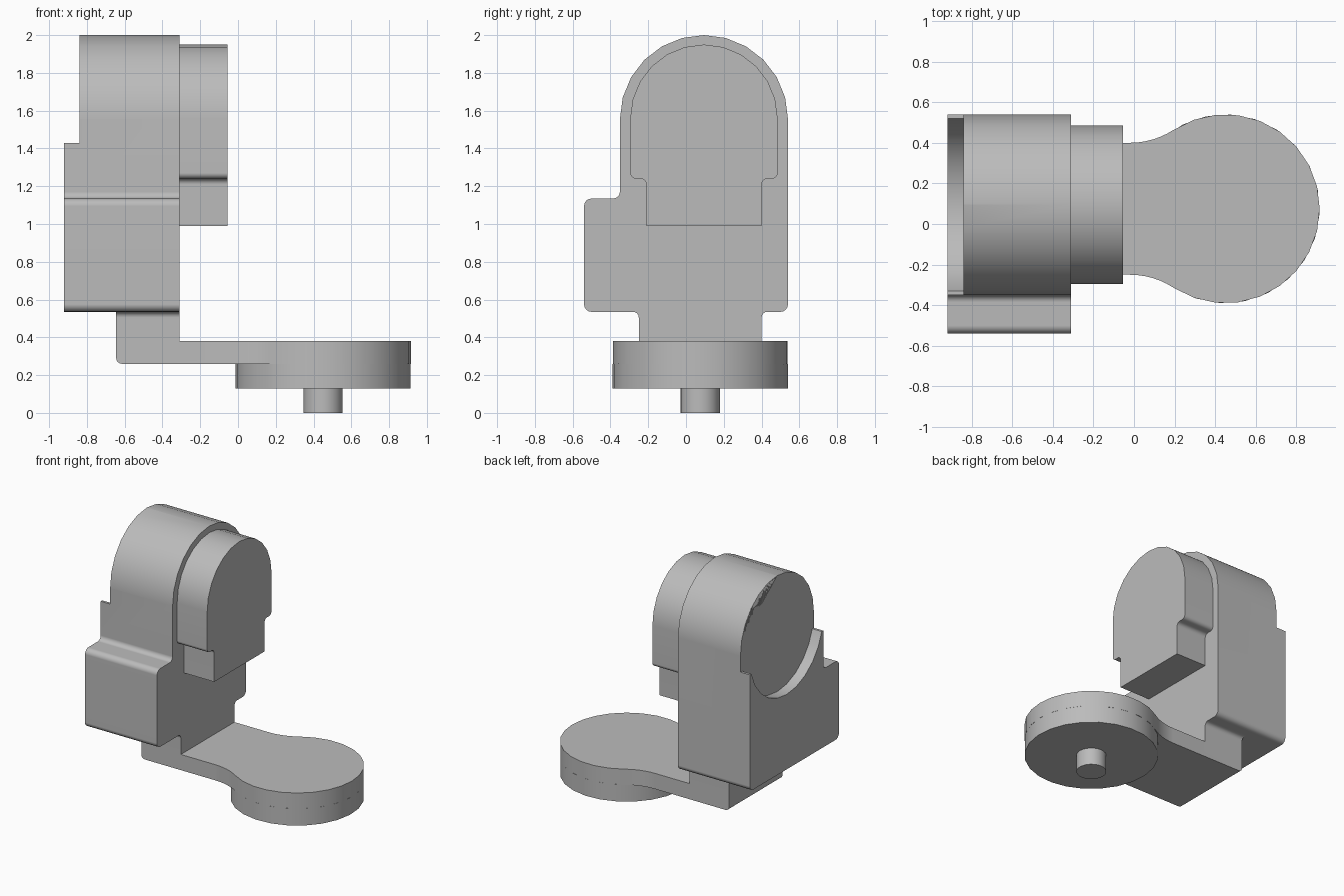
import bpy, bmesh
from math import cos, sin, pi, atan2, hypot
from mathutils import Vector

if "Cube" in bpy.data.objects:
    bpy.data.objects.remove(bpy.data.objects["Cube"], do_unlink=True)

GREY = (0.5, 0.5, 0.5, 1)
grey = bpy.data.materials.new("plain_grey")
grey.use_nodes = True
grey.diffuse_color = GREY
grey.node_tree.nodes["Principled BSDF"].inputs["Base Color"].default_value = GREY


def rounded(corners):
    """Outline from square corners (a, b, radius)."""
    pts, n = [], len(corners)
    for i, (a, b, r) in enumerate(corners):
        p = Vector((a, b))
        if not r:
            pts.append(p)
            continue
        d1 = (Vector(corners[i - 1][:2]) - p).normalized()
        d2 = (Vector(corners[(i + 1) % n][:2]) - p).normalized()
        steps = 6 if r > 0.1 else 4
        for k in range(steps + 1):
            t = k / steps * pi / 2
            pts.append(p + r * (d1 * (1 - sin(t)) + d2 * (1 - cos(t))))
    return pts


def arc(cx, cy, r, start, end, steps):
    angles = [start + (end - start) * k / steps for k in range(steps + 1)]
    return [Vector((cx + r * cos(t), cy + r * sin(t))) for t in angles]


def prism(name, pts, axis, lo, hi, bevel_at=None):
    """Extrude an outline along x or z; optionally round the edge at (x, z)."""
    bm = bmesh.new()
    place = (lambda p: (lo, p.x, p.y)) if axis == "x" else (lambda p: (p.x, p.y, lo))
    face = bm.faces.new([bm.verts.new(place(p)) for p in pts])
    shift = Vector((hi - lo, 0, 0)) if axis == "x" else Vector((0, 0, hi - lo))
    new = bmesh.ops.extrude_face_region(bm, geom=[face], use_keep_orig=True)["geom"]
    bmesh.ops.translate(bm, vec=shift, verts=[v for v in new if isinstance(v, bmesh.types.BMVert)])
    bmesh.ops.remove_doubles(bm, verts=bm.verts, dist=0.0001)
    if bevel_at:
        hit = [e for e in bm.edges if all(
            hypot(v.co.x - bevel_at[0], v.co.z - bevel_at[1]) < 0.001 for v in e.verts)]
        bmesh.ops.bevel(bm, geom=hit, offset=0.03, segments=4, profile=0.5, affect="EDGES")
    bmesh.ops.recalc_face_normals(bm, faces=bm.faces)
    mesh = bpy.data.meshes.new(name)
    bm.to_mesh(mesh)
    bm.free()
    mesh.materials.append(grey)
    obj = bpy.data.objects.new(name, mesh)
    bpy.context.collection.objects.link(obj)
    return obj


def activate(obj):
    bpy.ops.object.select_all(action="DESELECT")
    obj.select_set(True)
    bpy.context.view_layer.objects.active = obj


def combine(obj, tool, operation):
    mod = obj.modifiers.new(operation.lower(), "BOOLEAN")
    mod.operation, mod.object, mod.solver = operation, tool, "EXACT"
    activate(obj)
    bpy.ops.object.modifier_apply(modifier=mod.name)
    bpy.data.objects.remove(tool, do_unlink=True)


# Main housing: arched block with a front shelf
MID, ARCH = 0.095, 0.445
LEFT, RIGHT = MID - ARCH, MID + ARCH
housing = prism("housing", rounded([
    (-0.54, 0.535, 0.04), (RIGHT, 0.535, 0.04), (RIGHT, 2, ARCH), (LEFT, 2, ARCH),
    (LEFT, 1.135, 0.035), (-0.54, 1.135, 0.04)]), "x", -0.92, -0.31)

# Round recess in the outer side, open at the top
recess = prism("recess_cutter", arc(MID, 2 - ARCH, ARCH, 0, 2 * pi, 24)[:-1], "x", -1, -0.84)
combine(housing, recess, "DIFFERENCE")
opening = prism("opening_cutter", rounded([
    (-1, 1.43, 0), (1, 1.43, 0), (1, 2.1, 0), (-1, 2.1, 0)]), "x", -1, -0.84)
combine(housing, opening, "DIFFERENCE")

# Smaller arched cap on the inner side
CAP = 0.39
cap = prism("arched_cap", rounded([
    (-0.21, 0.99, 0), (0.4, 0.99, 0), (0.4, 1.24, 0.03), (MID + CAP, 1.24, 0.03),
    (MID + CAP, 1.95, CAP), (MID - CAP, 1.95, CAP), (MID - CAP, 1.24, 0.03),
    (-0.21, 1.24, 0.03)]), "x", -0.31, -0.055)

# Arm: straight bar blending into the round pad
CX, CY, PAD, HALF, START = 0.45, 0.075, 0.465, 0.325, -0.02
dx = CX - START
blend = (dx * dx + HALF ** 2 - PAD ** 2) / (2 * (PAD - HALF))
tangent = atan2(HALF + blend, -dx)
upper = arc(START, CY + HALF + blend, blend, tangent - pi, -pi / 2, 6)
rim = arc(CX, CY, PAD, -tangent, tangent, 18)
lower = [Vector((p.x, 2 * CY - p.y)) for p in reversed(upper)]
bar_end = [Vector((-0.645, CY + HALF)), Vector((-0.645, CY - HALF))]
arm = prism("arm", bar_end + lower + rim[1:-1] + upper, "z", 0.26, 0.38, (-0.645, 0.26))

# Neck flaring up into the housing
neck = prism("neck", rounded([
    (CY - HALF, 0.3, 0), (CY + HALF, 0.3, 0), (CY + HALF, 0.535, 0.03), (0.45, 0.535, 0),
    (0.45, 0.55, 0), (-0.3, 0.55, 0), (-0.3, 0.535, 0), (CY - HALF, 0.535, 0.03)]),
    "x", -0.645, -0.31)
combine(arm, neck, "UNION")

# Round pad under the arm and its pin
pad = prism("round_pad", arc(CX, CY, PAD, -tangent, 2 * pi - tangent, 24)[:-1], "z", 0.13, 0.26)
pin = prism("pin", arc(CX, CY, 0.104, 0, 2 * pi, 24)[:-1], "z", 0, 0.13)

for part in (housing, cap, arm, pad, pin):
    activate(part)
    bpy.ops.object.shade_smooth_by_angle(angle=pi / 6)
    part.modifiers.new("even_shading", "WEIGHTED_NORMAL").keep_sharp = True
